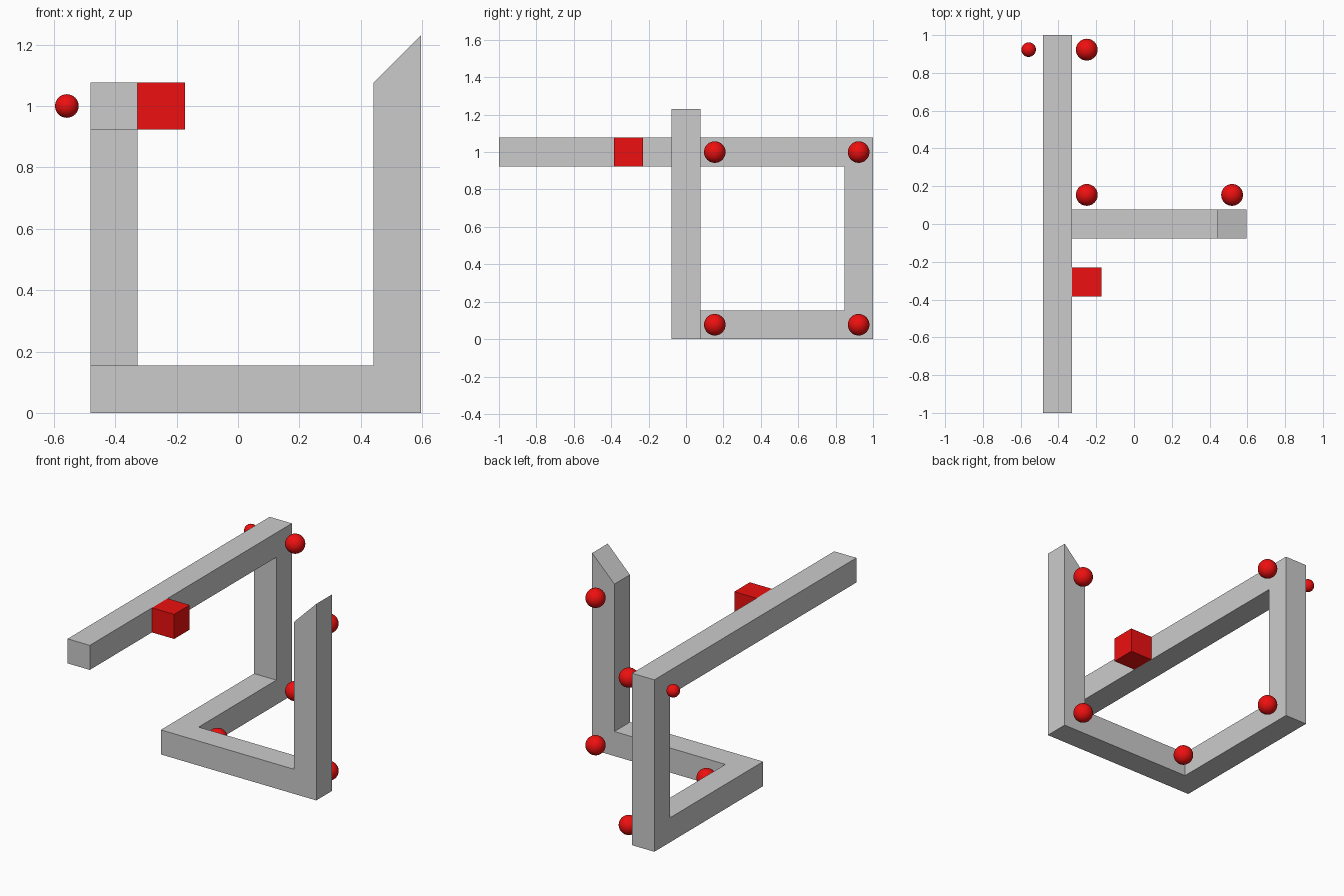
import bpy, bmesh
from mathutils import Vector, Matrix

if "Cube" in bpy.data.objects:
    bpy.data.objects.remove(bpy.data.objects["Cube"])

U = 2 / 13            # bar thickness; everything sits on this module
X0 = -2.625 * U       # centre line of the left-hand bars
X, Y, Z = Vector((1, 0, 0)), Vector((0, 1, 0)), Vector((0, 0, 1))

red = bpy.data.materials.new("red")
red.diffuse_color = (0.85, 0.005, 0.005, 1)
red.use_nodes = True
red.node_tree.nodes["Principled BSDF"].inputs["Base Color"].default_value = red.diffuse_color


def finish(name, bm, material=None):
    mesh = bpy.data.meshes.new(name)
    bm.to_mesh(mesh)
    bm.free()
    obj = bpy.data.objects.new(name, mesh)
    bpy.context.collection.objects.link(obj)
    if material:
        mesh.materials.append(material)
    return obj


def facing(faces, direction):
    return max(faces, key=lambda f: f.normal.dot(direction))


def extrude(bm, face, offset):
    geom = bmesh.ops.extrude_face_region(bm, geom=[face])["geom"]
    tip = next(g for g in geom if isinstance(g, bmesh.types.BMFace))
    bmesh.ops.translate(bm, verts=tip.verts, vec=offset)
    bm.normal_update()
    return tip


def turn(bm, face, along, direction):
    # Add a corner block, then pick its side for the next bar
    tip = extrude(bm, face, along * U)
    sides = [f for e in tip.edges for f in e.link_faces if f is not tip]
    return facing(sides, direction)


# Square-section bar frame, grown from its lower front left corner
bm = bmesh.new()
bmesh.ops.create_cube(bm, size=U, matrix=Matrix.Translation((X0, 0, U / 2)))
bm.normal_update()
to_right, to_back = facing(bm.faces, X), facing(bm.faces, Y)

# Bottom front bar and right post with slanted top
face = extrude(bm, to_right, X * 5 * U)
face = extrude(bm, turn(bm, face, X, Z), Z * 6 * U)
for v in face.verts:
    if v.co.x > face.calc_center_median().x:
        v.co.z += U

# Bottom side bar, rear post and long top bar
face = extrude(bm, to_back, Y * 5 * U)
face = extrude(bm, turn(bm, face, Y, Z), Z * 5 * U)
extrude(bm, turn(bm, face, Z, -Y), -Y * 12 * U)

bmesh.ops.dissolve_limit(bm, angle_limit=0.01, verts=bm.verts, edges=bm.edges)
bmesh.ops.recalc_face_normals(bm, faces=bm.faces)
finish("bar_frame", bm)

# Red block on the inner side of the top bar
bm = bmesh.new()
bmesh.ops.create_cube(bm, size=U, matrix=Matrix.Translation((X0 + U, -2 * U, 6.5 * U)))
finish("red_block", bm, red)


def ball(name, location, radius):
    bm = bmesh.new()
    bmesh.ops.create_uvsphere(bm, u_segments=32, v_segments=16, radius=radius,
                              matrix=Matrix.Translation(location))
    for f in bm.faces:
        f.smooth = True
    finish(name, bm, red)


# Marker balls beside the frame corners, in bar modules
corners = [(1, 6, 6.5), (1, 6, 0.5), (1, 1, 0.5), (6, 1, 0.5), (6, 1, 6.5)]
for i, (x, y, z) in enumerate(corners, 1):
    ball(f"corner_ball_{i}", (X0 + x * U, y * U, z * U), 0.375 * U)

# Smaller ball on the outer side of the top rear corner
ball("small_ball", (X0 - U, 6 * U, 6.5 * U), 0.25 * U)
